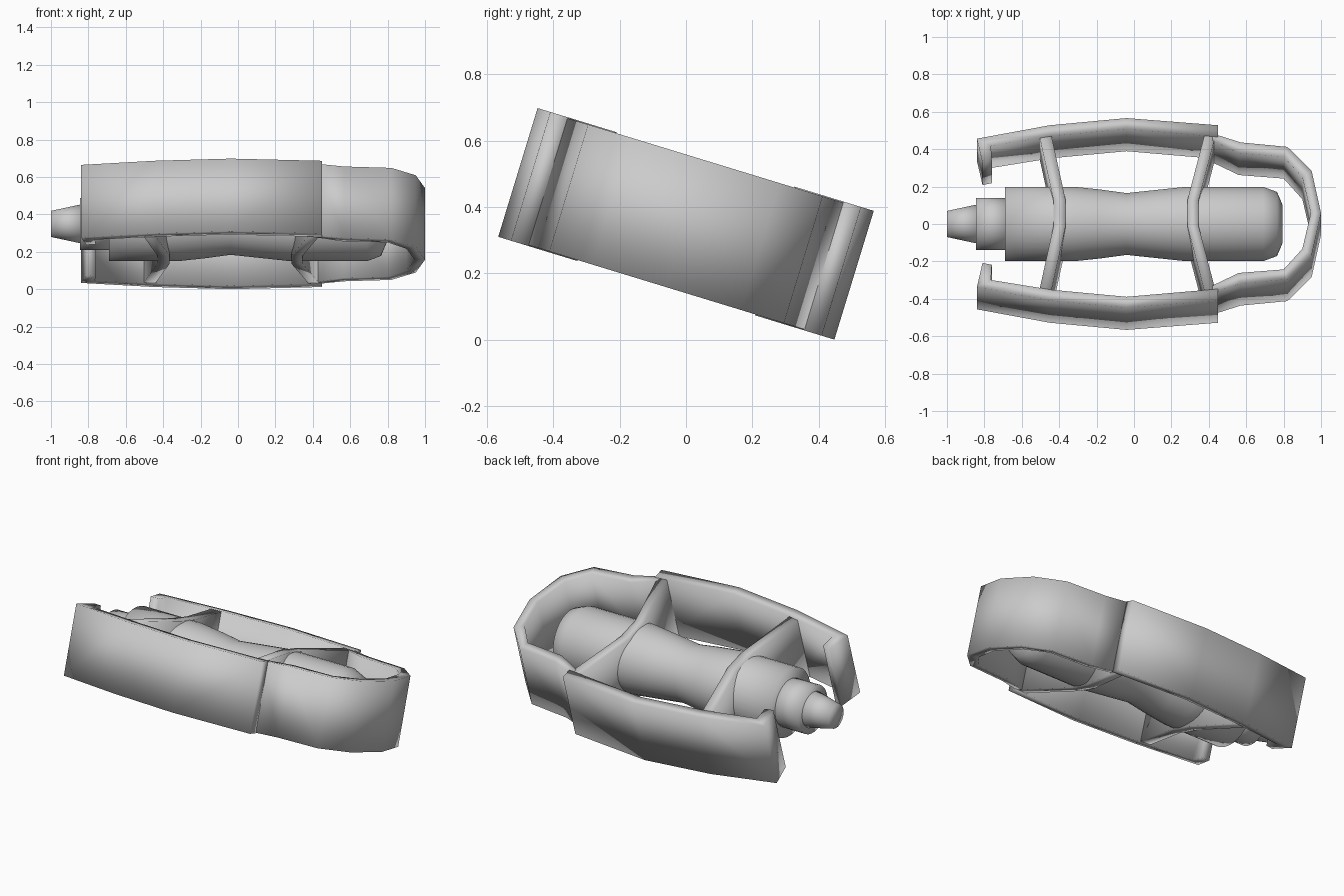
import bpy, bmesh, math

if "Cube" in bpy.data.objects:
    bpy.data.objects.remove(bpy.data.objects["Cube"])

TILT = math.radians(-17)
HALF = 0.203      # half height of the frame walls
MID_Z = 0.349     # centre height of the tilted model


def finish(bm, name, mirror=False):
    """Turn a bmesh into a smooth, tilted object."""
    bmesh.ops.recalc_face_normals(bm, faces=bm.faces)
    for f in bm.faces:
        f.smooth = True
    mesh = bpy.data.meshes.new(name)
    bm.to_mesh(mesh)
    bm.free()
    ob = bpy.data.objects.new(name, mesh)
    bpy.context.collection.objects.link(ob)
    ob.rotation_euler.x = TILT
    ob.location.z = MID_Z
    if mirror:
        mod = ob.modifiers.new("mirror", 'MIRROR')
        mod.use_axis = (False, True, False)
    return ob


def wall(name, outer, inner, half=HALF, mirror=False):
    """Upright wall whose plan lies between two matching point lists."""
    bm = bmesh.new()
    rings = []
    for (ox, oy), (ix, iy) in zip(outer, inner):
        rings.append([bm.verts.new(p) for p in (
            (ox, oy, -half), (ox, oy, half), (ix, iy, half), (ix, iy, -half))])
    for a, b in zip(rings, rings[1:]):
        for i in range(4):
            j = (i + 1) % 4
            bm.faces.new((a[i], a[j], b[j], b[i]))
    bm.faces.new(rings[0])
    bm.faces.new(rings[-1])
    return finish(bm, name, mirror)


def both_sides(half_path):
    """Continue a path ending on the centre line onto the other side."""
    return half_path + [(x, -y) for x, y in reversed(half_path[:-1])]


def lathe(name, profile, sides=32):
    """Closed round body turned about the x axis."""
    bm = bmesh.new()
    rings = []
    for x, r in profile:
        rings.append([bm.verts.new((x, r * math.cos(t), r * math.sin(t)))
                      for t in (2 * math.pi * k / sides for k in range(sides))])
    for a, b in zip(rings, rings[1:]):
        for i in range(sides):
            j = (i + 1) % sides
            bm.faces.new((a[i], a[j], b[j], b[i]))
    bm.faces.new(rings[0])
    bm.faces.new(rings[-1])
    return finish(bm, name)


# Side guards with inward hooks at the nozzle end
wall("side_guards",
     [(-.81, .28), (-.84, .415), (-.45, .49), (-.04, .53), (.45, .49)],
     [(-.76, .29), (-.765, .375), (-.44, .43), (-.04, .469), (.45, .425)],
     mirror=True)

# Rounded loop closing the other end
wall("end_loop",
     both_sides([(.42, .445), (.57, .395), (.82, .37), (.95, .235), (1.0, 0)]),
     both_sides([(.42, .405), (.56, .335), (.80, .315), (.90, .20), (.945, 0)]),
     half=0.2)

# Cross struts, bent towards the centre
for name, end, mid in (("nozzle_strut", (-.51, -.445), (-.43, -.365)),
                       ("rear_strut", (.38, .44), (.285, .345))):
    left, right = [[(e, .45), (m, .07), (m, -.07), (e, -.45)]
                   for e, m in zip(end, mid)]
    wall(name, left, right, half=0.2)

# Central body with pinched waist, collar and tapered nozzle
lathe("main_body", [(-.69, .2), (-.32, .2), (-.18, .185), (-.04, .166),
                    (.12, .183), (.28, .2), (.69, .2), (.765, .172), (.795, .1)])
lathe("collar", [(-.845, .14), (-.66, .14)])
lathe("nozzle", [(-1.0, .07), (-.82, .109)])
